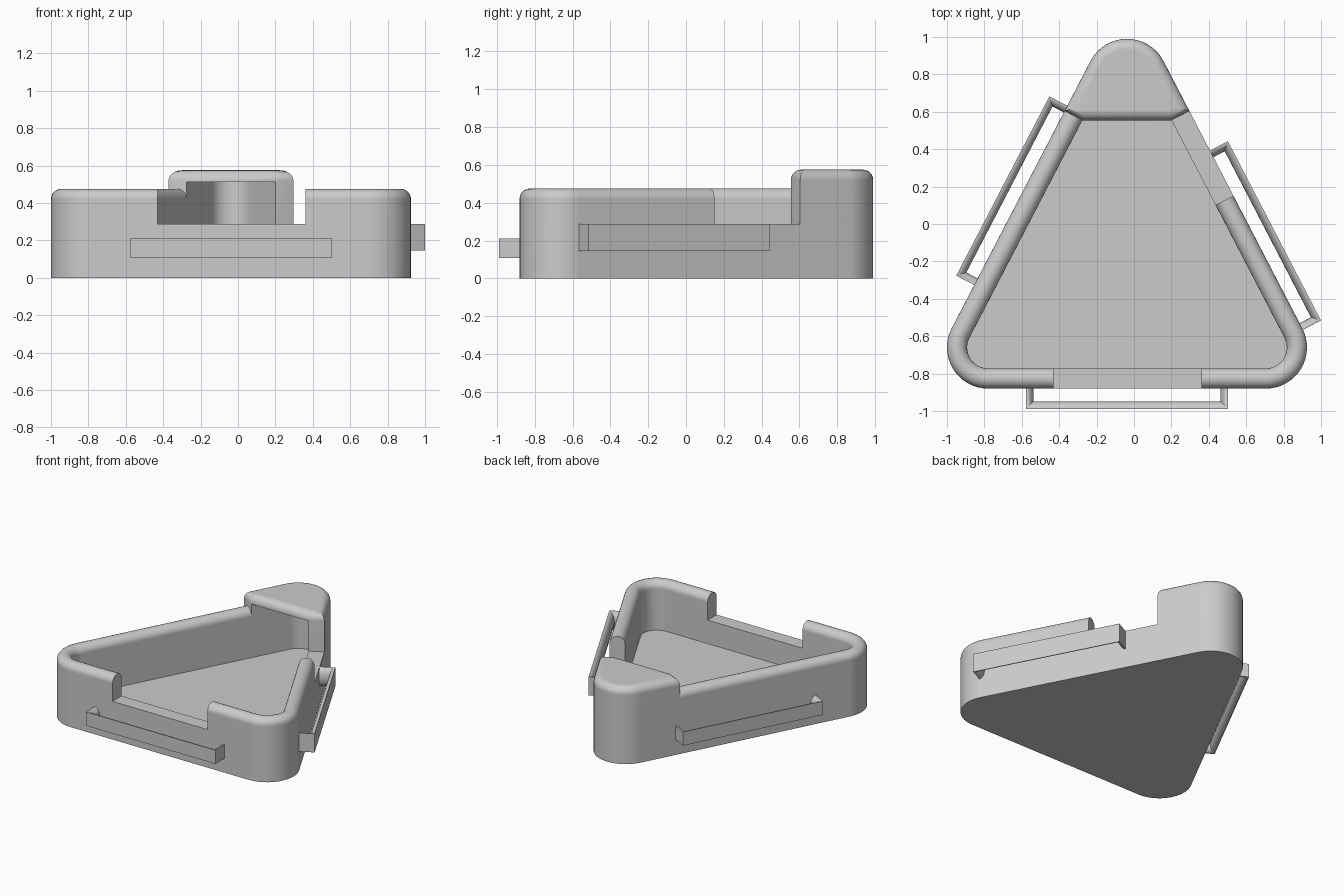
import bpy, bmesh, math
from mathutils import Vector

cube = bpy.data.objects.get("Cube")
if cube:
    bpy.data.objects.remove(cube, do_unlink=True)

grey = bpy.data.materials.new("plain grey")
grey.use_nodes = True
grey.diffuse_color = (0.6, 0.6, 0.6, 1)
grey.node_tree.nodes["Principled BSDF"].inputs["Base Color"].default_value = grey.diffuse_color

# Corner centres of the rounded triangle, counter-clockwise, and main sizes
CORNERS = [Vector((-0.78, -0.66)), Vector((0.705, -0.66)), Vector((-0.0375, 0.77))]
OUTER, INNER = 0.22, 0.112
FLOOR, LEDGE, RIM, CAP = 0.11, 0.287, 0.475, 0.575
STEPS = 16


def wall_point(wall, along, out):
    """Point measured along a wall from its first corner and outward from it."""
    a, b = CORNERS[wall], CORNERS[(wall + 1) % 3]
    u = (b - a).normalized()
    return a + u * along + Vector((u.y, -u.x)) * out


def corner_arc(i, radius):
    """Rounded corner between the wall before and the wall after it."""
    c = CORNERS[i]
    d0 = c - CORNERS[i - 1]
    d1 = CORNERS[(i + 1) % 3] - c
    a0 = math.atan2(-d0.x, d0.y)
    a1 = math.atan2(-d1.x, d1.y)
    if a1 < a0:
        a1 += 2 * math.pi
    return [c + radius * Vector((math.cos(a), math.sin(a)))
            for a in (a0 + (a1 - a0) * k / STEPS for k in range(STEPS + 1))]


def triangle(radius):
    return [p for i in range(3) for p in corner_arc(i, radius)]


def loft(name, rings, round_top=0.0):
    """Closed solid through (outline, height) rings, with optional rounded top edge."""
    bm = bmesh.new()
    loops = [[bm.verts.new((p.x, p.y, z)) for p in pts] for pts, z in rings]
    n = len(loops[0])
    for lo, hi in zip(loops, loops[1:]):
        for k in range(n):
            j = (k + 1) % n
            bm.faces.new((lo[k], lo[j], hi[j], hi[k]))
    bm.faces.new(loops[0][::-1])
    top = bm.faces.new(loops[-1])
    bmesh.ops.recalc_face_normals(bm, faces=bm.faces)
    if round_top:
        bmesh.ops.bevel(bm, geom=list(top.edges), offset=round_top, segments=6,
                        profile=0.5, affect='EDGES', clamp_overlap=False)
    mesh = bpy.data.meshes.new(name)
    bm.to_mesh(mesh)
    bm.free()
    mesh.materials.append(grey)
    obj = bpy.data.objects.new(name, mesh)
    bpy.context.collection.objects.link(obj)
    return obj


def prism(name, pts, z0, z1, round_top=0.0):
    return loft(name, [(pts, z0), (pts, z1)], round_top)


def activate(obj):
    bpy.ops.object.select_all(action='DESELECT')
    obj.select_set(True)
    bpy.context.view_layer.objects.active = obj


def cut(obj, cutter):
    cutter.hide_render = True
    mod = obj.modifiers.new("cut", 'BOOLEAN')
    mod.operation, mod.solver, mod.object = 'DIFFERENCE', 'EXACT', cutter
    activate(obj)
    bpy.ops.object.modifier_apply(modifier=mod.name)
    bpy.data.objects.remove(cutter, do_unlink=True)


def wall_box(wall, s0, s1, r0, r1):
    return [wall_point(wall, s, r) for s, r in ((s0, r0), (s0, r1), (s1, r1), (s1, r0))]


# Outline of the covered rear corner: square across both walls, straight between
END = 1.31
SIDE = (CORNERS[2] - CORNERS[1]).length


def cover_outline(radius):
    return ([wall_point(2, SIDE - END, radius), wall_point(2, SIDE - END, INNER),
             wall_point(1, END, INNER), wall_point(1, END, radius)]
            + corner_arc(2, radius))


# Tray with floor and fully rounded rim
half = (OUTER - INNER) / 2
rings = [(triangle(OUTER), 0)]
for k in range(13):
    a = math.pi * k / 12
    rings.append((triangle(OUTER - half + half * math.cos(a)), RIM - half + half * math.sin(a)))
rings.append((triangle(INNER), FLOOR))
tray = loft("tray", rings)

# Openings in the front and right walls, and the seat for the corner cover
cut(tray, prism("front_opening", wall_box(0, 0.35, 1.14, 0.05, 0.4), LEDGE, 1))
cut(tray, prism("right_opening", wall_box(1, 0.80, 1.35, 0.05, 0.4), LEDGE, 1))
cut(tray, prism("cover_seat", cover_outline(0.3), LEDGE, 1))

# Hollow raised cover over the rear corner
cover = prism("corner_cover", cover_outline(OUTER), LEDGE, CAP, 0.055)
cut(cover, prism("cover_hollow", triangle(INNER), 0.1, 0.513))


# Side handles: rail on two short legs, flat outside and rounded inside
def handle(name, wall, s0, z0, z1, length=1.08, reach=0.328, depth=0.04, root=0.2):
    s1 = s0 + length
    levels = []
    for k in range(13):
        a = math.pi * (k / 12 - 0.5)
        t = max(depth * math.cos(a), 0.003)
        outline = [(s0, root), (s0, reach), (s1, reach), (s1, root),
                   (s1 - t, root), (s1 - t, reach - t), (s0 + t, reach - t), (s0 + t, root)]
        levels.append(([wall_point(wall, s, r) for s, r in outline],
                       (z0 + z1) / 2 + (z1 - z0) / 2 * math.sin(a)))
    return loft(name, levels)


parts = [tray, cover,
         handle("front_handle", 0, 0.203, 0.107, 0.21),
         handle("right_handle", 1, -0.008, 0.146, 0.287),
         handle("left_handle", 2, SIDE - 1.342, 0.114, 0.217)]

# Smooth curves, with flat walls kept flat
for part in parts:
    activate(part)
    bpy.ops.object.shade_smooth_by_angle(angle=math.radians(32))
    part.modifiers.new("flat walls", 'WEIGHTED_NORMAL').keep_sharp = True
